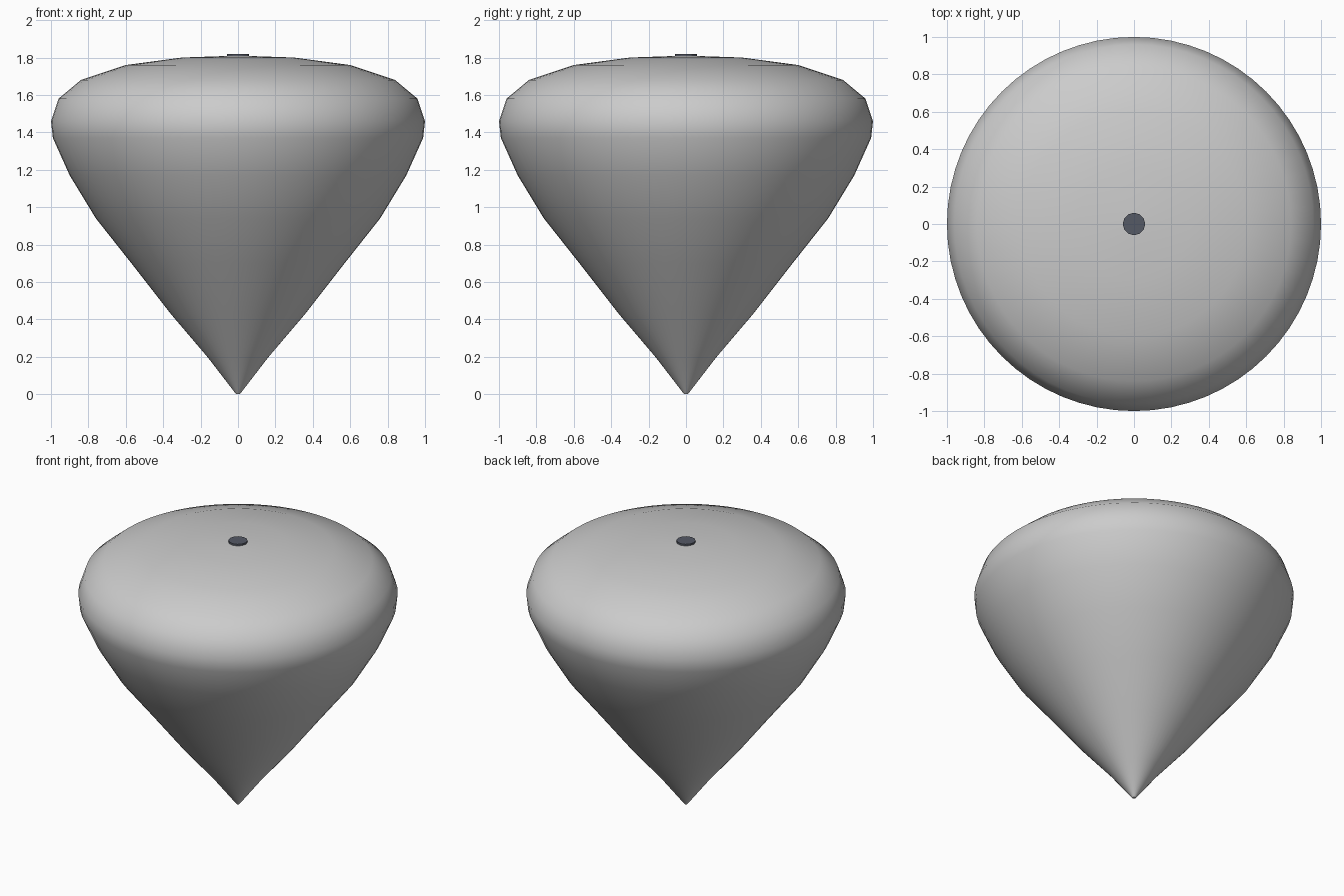
import bpy
import bmesh
import math
from mathutils import Matrix

cube = bpy.data.objects.get("Cube")
if cube:
    bpy.data.objects.remove(cube, do_unlink=True)


def material(name, rgb):
    mat = bpy.data.materials.new(name)
    mat.use_nodes = True
    mat.diffuse_color = (*rgb, 1)
    mat.node_tree.nodes["Principled BSDF"].inputs["Base Color"].default_value = (*rgb, 1)
    return mat


def lathe(name, profile, sides, mat, sharp_angle):
    """Revolve a closed-ended (radius, height) profile about z."""
    bm = bmesh.new()
    rings = []
    for r, z in profile:
        rings.append([bm.verts.new(Matrix.Rotation(math.tau * i / sides, 3, "Z") @ bm_point(r, z))
                      for i in range(sides)])
    for low, high in zip(rings, rings[1:]):
        for i in range(sides):
            j = (i + 1) % sides
            bm.faces.new((low[i], low[j], high[j], high[i]))
    bm.faces.new(list(reversed(rings[0])))
    bm.faces.new(rings[-1])
    mesh = bpy.data.meshes.new(name)
    bm.to_mesh(mesh)
    bm.free()
    mesh.materials.append(mat)
    obj = bpy.data.objects.new(name, mesh)
    bpy.context.collection.objects.link(obj)
    bpy.ops.object.select_all(action="DESELECT")
    obj.select_set(True)
    bpy.context.view_layer.objects.active = obj
    bpy.ops.object.shade_smooth_by_angle(angle=math.radians(sharp_angle))
    return obj


def bm_point(r, z):
    return Matrix.Translation((r, 0, z)).translation


light_grey = material("light grey", (0.6, 0.6, 0.6))
slate_grey = material("dark slate grey", (0.09, 0.10, 0.13))

# Spinning-top body: pointed cone flaring into a rounded shoulder and shallow dome
body_profile = [(0.01, 0), (0.16, 0.195), (0.36, 0.43), (0.57, 0.70), (0.76, 0.94),
                (0.90, 1.17), (0.99, 1.37), (1.0, 1.46), (0.96, 1.58), (0.84, 1.68),
                (0.60, 1.76), (0.30, 1.80), (0.01, 1.81)]
lathe("body", body_profile, 64, light_grey, 40)

# Small dark button at the centre of the dome
lathe("top_button", [(0.06, 1.80), (0.06, 1.82)], 12, slate_grey, 30)
